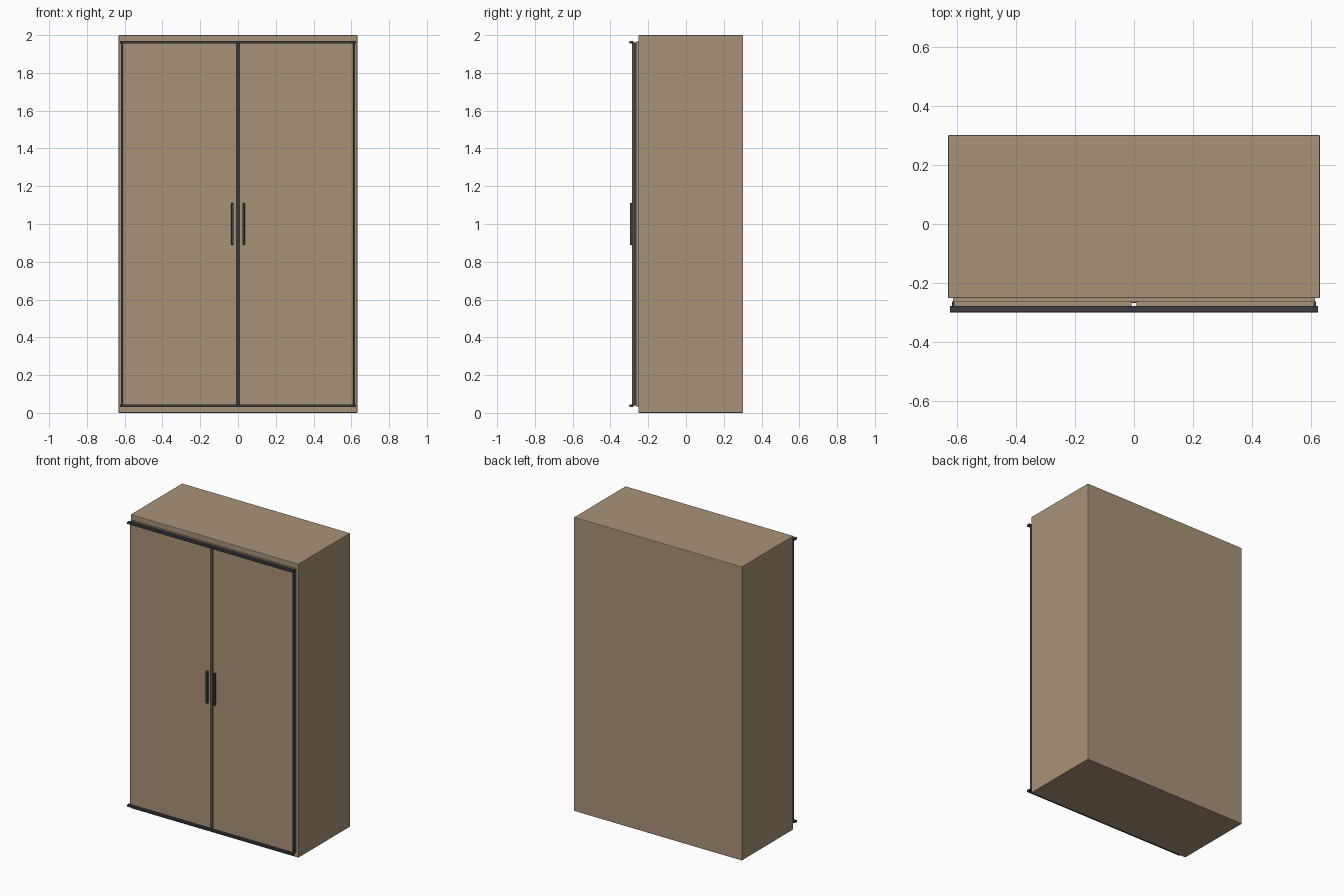
import bpy

if "Cube" in bpy.data.objects:
    bpy.data.objects.remove(bpy.data.objects["Cube"])

def material(name, color):
    m = bpy.data.materials.new(name)
    m.diffuse_color = color
    m.use_nodes = True
    m.node_tree.nodes["Principled BSDF"].inputs["Base Color"].default_value = m.diffuse_color
    return m

wood = material("wood", (0.40, 0.29, 0.19, 1))
dark = material("dark_metal", (0.045, 0.045, 0.05, 1))

def box(name, x, y, z, mat, bevel=0.0):
    """Box from (min, max) ranges on each axis."""
    bpy.ops.mesh.primitive_cube_add(size=1, location=[sum(r) / 2 for r in (x, y, z)])
    o = bpy.context.object
    o.name = name
    o.scale = [r[1] - r[0] for r in (x, y, z)]
    bpy.ops.object.transform_apply(location=False, rotation=False, scale=True)
    o.data.materials.append(mat)
    if bevel:
        b = o.modifiers.new("bevel", 'BEVEL')
        b.width = bevel
        b.segments = 2
    return o

# cabinet carcass
box("cabinet_body", (-0.632, 0.632), (-0.252, 0.302), (0, 2), wood, 0.004)

# backing panel behind the doors
box("door_backing", (-0.615, 0.615), (-0.264, -0.250), (0.035, 1.965), wood)

for s, side in ((-1, "left"), (1, "right")):
    def span(a, b):
        return tuple(sorted((s * a, s * b)))
    # door leaf
    box(side + "_door", span(0.008, 0.611), (-0.285, -0.263), (0.04, 1.96), wood, 0.003)
    # dark edge trim on the outer side
    box(side + "_edge_trim", span(0.610, 0.619), (-0.279, -0.263), (0.04, 1.96), dark)
    # bar handle
    box(side + "_handle", span(0.024, 0.036), (-0.297, -0.284), (0.89, 1.11), dark, 0.002)

# dark strip seen in the gap between the doors
box("centre_strip", (-0.0085, 0.0085), (-0.268, -0.262), (0.04, 1.96), dark)

# horizontal rails above and below the doors
for name, z in (("bottom_rail", 0.038), ("top_rail", 1.962)):
    box(name, (-0.625, 0.625), (-0.300, -0.278), (z - 0.007, z + 0.007), dark, 0.001)
